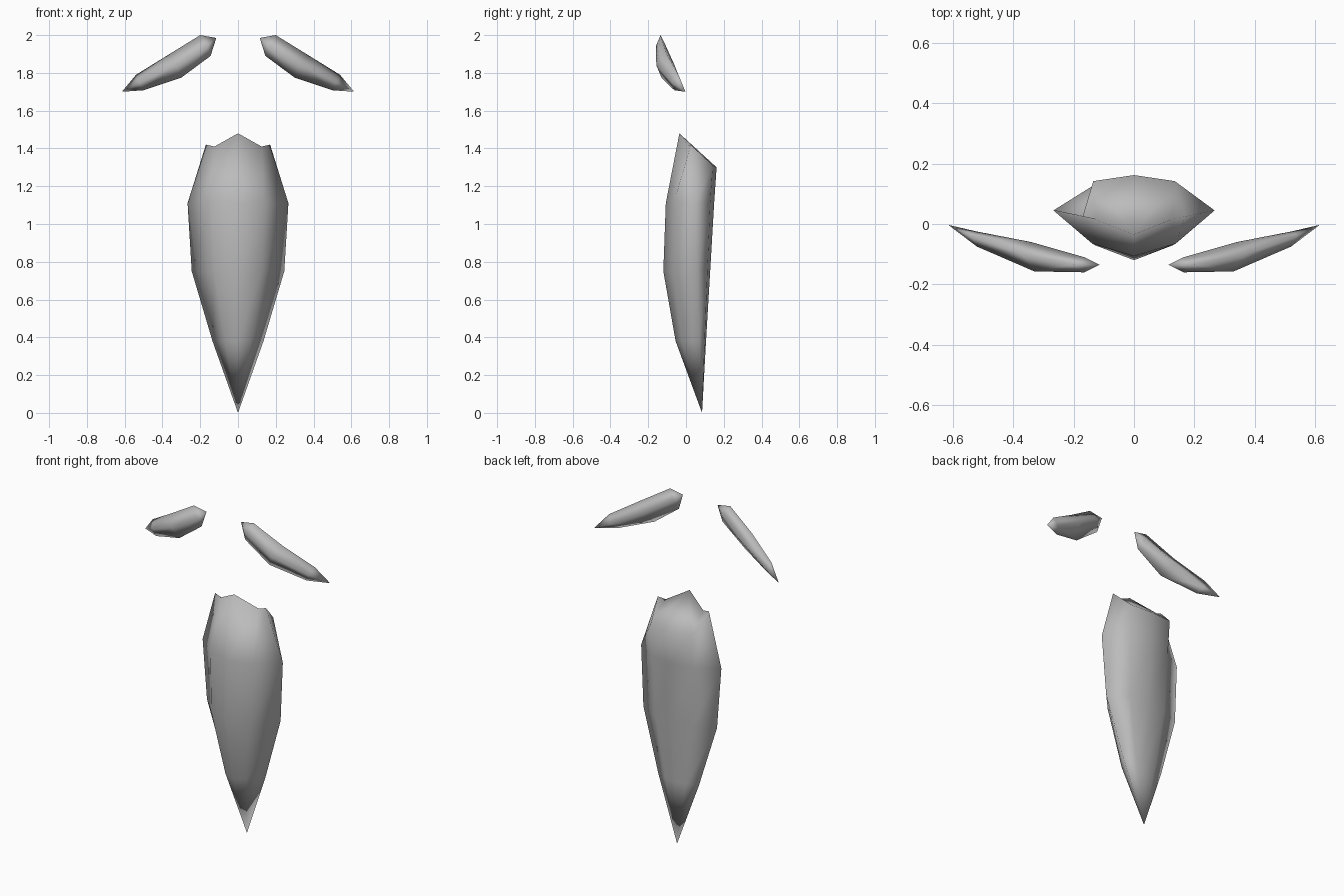
import bpy
import bmesh

cube = bpy.data.objects.get("Cube")
if cube:
    bpy.data.objects.remove(cube, do_unlink=True)

grey = bpy.data.materials.new("hair_grey")
grey.use_nodes = True
colour = (0.5, 0.5, 0.5, 1)
grey.diffuse_color = colour
grey.node_tree.nodes["Principled BSDF"].inputs["Base Color"].default_value = colour


def bridge(bm, lower, upper):
    """Join two closed rings of vertices with quads."""
    count = len(lower)
    for i in range(count):
        j = (i + 1) % count
        bm.faces.new((lower[i], lower[j], upper[j], upper[i]))


def fan(bm, ring, point):
    """Close a ring to a single pointed end."""
    tip = bm.verts.new(point)
    for i in range(len(ring)):
        bm.faces.new((ring[i], ring[(i + 1) % len(ring)], tip))


def finish(bm, name):
    """Turn the mesh into a smooth shaded object."""
    bmesh.ops.recalc_face_normals(bm, faces=bm.faces)
    mesh = bpy.data.meshes.new(name)
    bm.to_mesh(mesh)
    bm.free()
    mesh.materials.append(grey)
    for face in mesh.polygons:
        face.use_smooth = True
    obj = bpy.data.objects.new(name, mesh)
    bpy.context.collection.objects.link(obj)
    return obj


def mirrored_ring(bm, half):
    """Ring of eight from five points running front to back on the left."""
    other = [(-x, y, z) for x, y, z in half[3:0:-1]]
    return [bm.verts.new(p) for p in half + other]


def beard_half(z, width, front, side, back):
    """Half of a level cross-section of the beard."""
    return [
        (0, front, z),
        (width * 0.52, front + (side - front) * 0.28, z),
        (width, side, z),
        (width * 0.5, back - (back - side) * 0.2, z),
        (0, back, z),
    ]


# Beard: pointed tip, three level rings and a jagged slanted top
bm = bmesh.new()
sections = [
    beard_half(0.38, 0.135, -0.055, 0.07, 0.106),
    beard_half(0.75, 0.245, -0.12, 0.055, 0.128),
    beard_half(1.11, 0.267, -0.107, 0.045, 0.149),
    [(0, -0.035, 1.48), (0.125, 0.015, 1.41), (0.17, 0.025, 1.42),
     (0.135, 0.142, 1.31), (0, 0.162, 1.3)],
]
rings = [mirrored_ring(bm, half) for half in sections]
fan(bm, rings[0], (0, 0.085, 0))
for lower, upper in zip(rings, rings[1:]):
    bridge(bm, lower, upper)

# Beard top: slanted cap from the front peak to the back rim
top = rings[-1]
for a, b, c in ((0, 1, 3), (0, 3, 4), (1, 2, 3),
                (0, 7, 5), (0, 5, 4), (7, 6, 5)):
    bm.faces.new((top[a], top[b], top[c]))
finish(bm, "beard")


# Eyebrows: diamond cross-sections (top, front, bottom, back) between two points
brow_sections = [
    [(0.2, -0.135, 2.0), (0.165, -0.16, 1.94), (0.145, -0.14, 1.89), (0.165, -0.11, 1.95)],
    [(0.37, -0.1, 1.895), (0.33, -0.157, 1.84), (0.3, -0.13, 1.775), (0.34, -0.06, 1.84)],
    [(0.54, -0.04, 1.79), (0.52, -0.075, 1.75), (0.5, -0.062, 1.708), (0.52, -0.025, 1.74)],
]
for name, side in (("left_eyebrow", 1), ("right_eyebrow", -1)):
    bm = bmesh.new()
    rings = [[bm.verts.new((side * x, y, z)) for x, y, z in section]
             for section in brow_sections]
    fan(bm, rings[0], (side * 0.115, -0.135, 1.985))
    for inner, outer in zip(rings, rings[1:]):
        bridge(bm, inner, outer)
    fan(bm, rings[-1], (side * 0.615, -0.003, 1.7))
    finish(bm, name)
